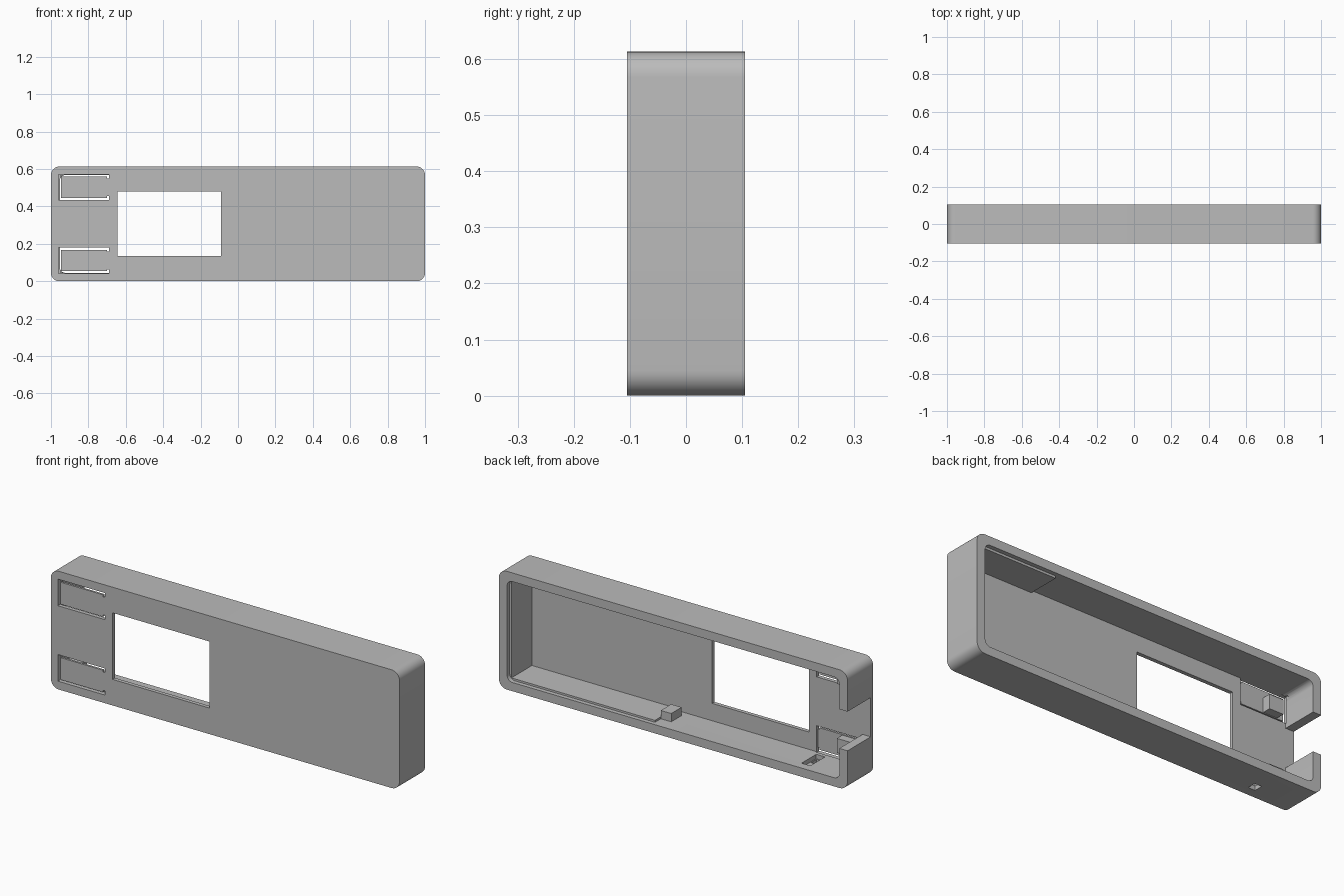
import bpy
import bmesh
from math import cos, sin, pi

old = bpy.data.objects.get("Cube")
if old:
    bpy.data.objects.remove(old, do_unlink=True)

H = 0.613            # case height
BACK, FRONT = 0.105, -0.105
FLOOR = -0.085       # inner face of the front panel

grey = bpy.data.materials.new("plain grey")
grey.use_nodes = True
grey.diffuse_color = (0.5, 0.5, 0.5, 1)
grey.node_tree.nodes["Principled BSDF"].inputs["Base Color"].default_value = (0.5, 0.5, 0.5, 1)


def block(name, x, y, z, radius=0.0, steps=8):
    """Box from (min, max) spans, with optional rounded corners in the xz outline."""
    if radius:
        outline = []
        corners = [(x[1], z[1], 1, 1), (x[0], z[1], -1, 1),
                   (x[0], z[0], -1, -1), (x[1], z[0], 1, -1)]
        for k, (cx, cz, sx, sz) in enumerate(corners):
            for i in range(steps + 1):
                a = (k + i / steps) * pi / 2
                outline.append((cx - sx * radius + radius * cos(a),
                                cz - sz * radius + radius * sin(a)))
    else:
        outline = [(x[1], z[1]), (x[0], z[1]), (x[0], z[0]), (x[1], z[0])]
    bm = bmesh.new()
    face = bm.faces.new([bm.verts.new((px, y[0], pz)) for px, pz in outline])
    ext = bmesh.ops.extrude_face_region(bm, geom=[face])
    verts = [v for v in ext["geom"] if isinstance(v, bmesh.types.BMVert)]
    bmesh.ops.translate(bm, verts=verts, vec=(0, y[1] - y[0], 0))
    bmesh.ops.recalc_face_normals(bm, faces=bm.faces)
    mesh = bpy.data.meshes.new(name)
    bm.to_mesh(mesh)
    bm.free()
    mesh.materials.append(grey)
    obj = bpy.data.objects.new(name, mesh)
    bpy.context.collection.objects.link(obj)
    return obj


def activate(obj):
    bpy.ops.object.select_all(action="DESELECT")
    obj.select_set(True)
    bpy.context.view_layer.objects.active = obj


def cut(target, x, y, z, radius=0.0):
    cutter = block("cutter", x, y, z, radius)
    cutter.hide_render = True
    mod = target.modifiers.new("cut", "BOOLEAN")
    mod.operation = "DIFFERENCE"
    mod.solver = "EXACT"
    mod.object = cutter
    activate(target)
    bpy.ops.object.modifier_apply(modifier=mod.name)
    bpy.data.objects.remove(cutter, do_unlink=True)


def flip(z, upper):
    """Mirror a height span to the upper half of the case."""
    return (H - z[1], H - z[0]) if upper else z


# Hollow case, open at the back
case = block("case_shell", (-1, 1), (FRONT, BACK), (0, H), 0.045)
cut(case, (-0.953, 0.953), (FLOOR, 0.2), (0.045, H - 0.045), 0.03)

# Display window and connector notch
cut(case, (-0.645, -0.09), (-0.2, 0), (0.135, 0.48))
cut(case, (-1.1, -0.9), (FLOOR, 0.2), (0.205, H - 0.205))

# Spring buttons: thinned tongue, U-shaped slot with hooked ends, and a post
for upper in (False, True):
    side = "upper" if upper else "lower"
    cut(case, (-0.95, -0.69), (-0.094, -0.06), flip((0.048, 0.178), upper))
    through = (-0.2, -0.08)
    cut(case, (-0.96, -0.946), through, flip((0.042, 0.18), upper))
    for low, high, hook in ((0.042, 0.054, (0.05, 0.064)), (0.168, 0.18, (0.158, 0.172))):
        cut(case, (-0.955, -0.69), through, flip((low, high), upper))
        cut(case, (-0.70, -0.69), through, flip(hook, upper))
    block(side + "_button_post", (-0.91, -0.83), (-0.1, -0.05), flip((0.09, 0.165), upper))

# Strap hole in the bottom wall, with a wider recess inside
cut(case, (-0.755, -0.705), (-0.06, 0.06), (0.022, 0.1))
cut(case, (-0.75, -0.71), (-0.055, -0.01), (-0.1, 0.1))

# Thin lining of the battery bay and its stop block
lining = (FLOOR - 0.01, 0.083)
block("bottom_lining", (0.12, 0.96), lining, (0.035, 0.055))
block("top_lining", (0.525, 0.96), lining, (H - 0.057, H - 0.035))
block("end_lining", (0.943, 0.965), lining, (0.045, H - 0.045))
block("stop_block", (0.06, 0.12), (-0.05, 0.035), (0.035, 0.088))

activate(case)
bpy.ops.object.shade_smooth_by_angle(angle=pi / 6)
